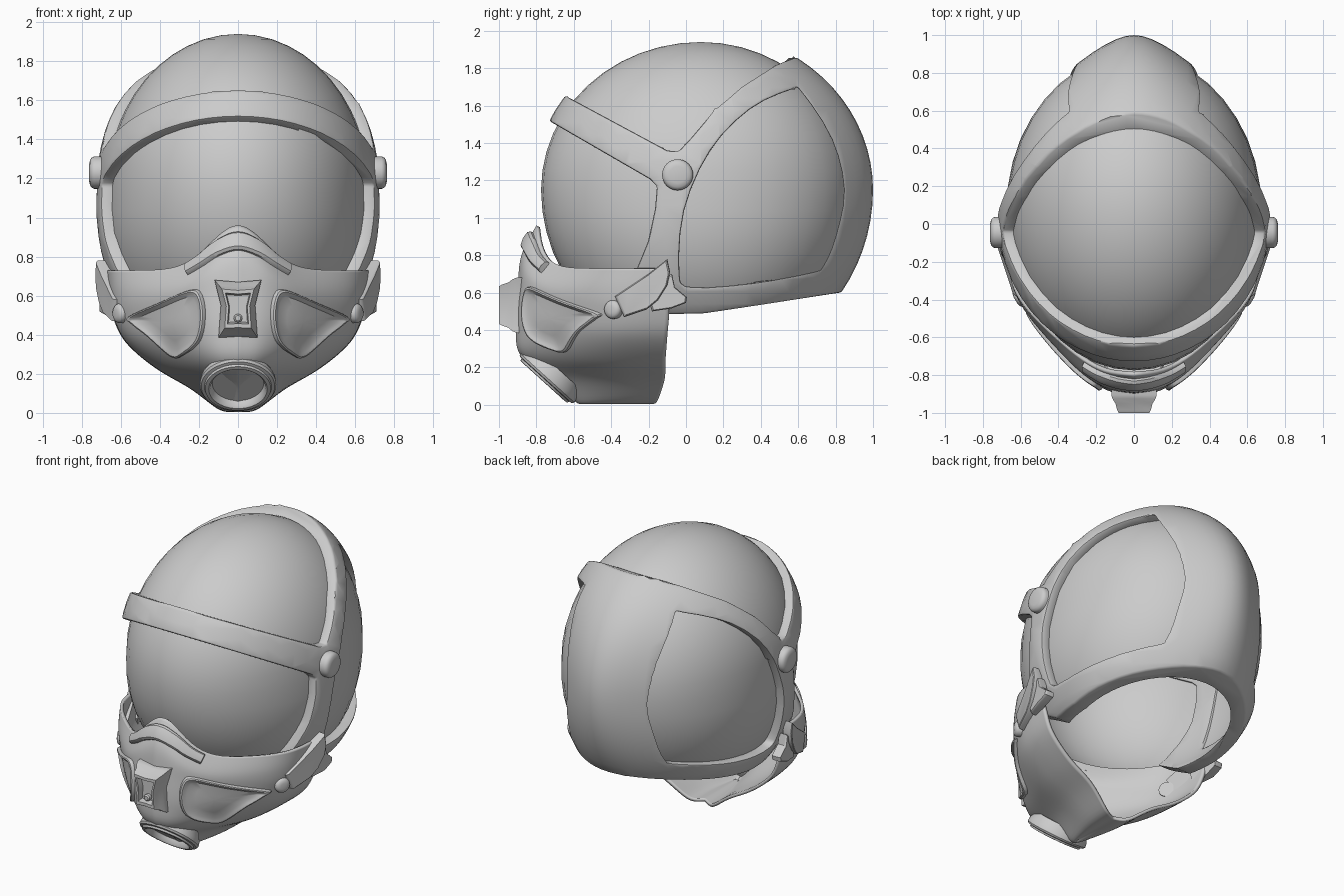
import bpy, bmesh
from math import sin, cos, pi, exp
from mathutils import Vector
from mathutils.bvhtree import BVHTree

if "Cube" in bpy.data.objects:
    bpy.data.objects.remove(bpy.data.objects["Cube"])


def finish(name, bm, recalc=True):
    if recalc:
        bmesh.ops.recalc_face_normals(bm, faces=bm.faces)
    me = bpy.data.meshes.new(name)
    bm.to_mesh(me)
    bm.free()
    ob = bpy.data.objects.new(name, me)
    bpy.context.collection.objects.link(ob)
    return ob


def spline(pts, n, closed=False):
    """Catmull-Rom resampling of points of any dimension."""
    P = [Vector(p) for p in pts]
    m, out = len(P), []
    get = (lambda i: P[i % m]) if closed else (lambda i: P[max(0, min(m - 1, i))])
    for i in range(m if closed else m - 1):
        a, b, c, d = get(i - 1), get(i), get(i + 1), get(i + 2)
        for k in range(n):
            t = k / n
            out.append(0.5 * (2 * b + (c - a) * t + (2 * a - 5 * b + 4 * c - d) * t ** 2
                              + (3 * b - a - 3 * c + d) * t ** 3))
    if not closed:
        out.append(P[-1])
    return out


def bridge(name, loops, closed=True, cap_end=True, cap_start=False):
    """Skin between successive vertex loops."""
    bm = bmesh.new()
    L = [[bm.verts.new(p) for p in loop] for loop in loops]
    n = len(L[0])
    for A, B in zip(L, L[1:]):
        for j in range(n if closed else n - 1):
            k = (j + 1) % n
            bm.faces.new((A[j], A[k], B[k], B[j]))
    if closed and cap_end:
        bm.faces.new(L[-1])
    if closed and cap_start:
        bm.faces.new(L[0])
    return finish(name, bm)


def scaled(pts, k):
    c = sum((Vector(p) for p in pts), Vector((0, 0))) / len(pts)
    return [c + (Vector(p) - c) * k for p in pts]


def lathe(name, centre, normal, profile, n=32):
    q = Vector(normal).to_track_quat('Z', 'Y')
    return bridge(name, [[Vector(centre) + q @ Vector((r * cos(2 * pi * i / n), r * sin(2 * pi * i / n), h))
                          for i in range(n)] for r, h in profile], cap_start=True)


CY, CZ = 0.08, 1.15


def egg(name, rx, front, back, up, low, taper, seg, rings, cut=None):
    """Head shape: taller above than below, narrowed at the back, flared at the jaw."""
    bm = bmesh.new()
    bmesh.ops.create_uvsphere(bm, u_segments=seg, v_segments=rings, radius=1)
    for v in bm.verts:
        x, y, z = v.co
        f = 1 - taper * max(0, y) ** 3 + 0.12 * max(0, -z)
        v.co = (x * rx * f, CY + y * (back if y > 0 else front), CZ + z * (up if z > 0 else low))
    if cut is not None:
        bmesh.ops.bisect_plane(bm, geom=bm.verts[:] + bm.edges[:] + bm.faces[:],
                               plane_co=(0, 0, cut), plane_no=(0, 0, -1), clear_outer=True)
    return finish(name, bm)


def prism(name, pts):
    return bridge(name, [[(x, p[0], p[1]) for p in pts] for x in (-1.5, 1.5)], cap_start=True)


def boolean(ob, cutter, op):
    cutter.hide_render = True
    m = ob.modifiers.new("cut", 'BOOLEAN')
    m.object, m.operation, m.solver = cutter, op, 'EXACT'
    bpy.context.view_layer.objects.active = ob
    bpy.ops.object.modifier_apply(modifier=m.name)
    bpy.data.objects.remove(cutter)


# Smooth dome inside the frame, open underneath
egg("dome", 0.67, 0.855, 0.82, 0.79, 0.88, 0, 40, 24, cut=0.6)

# Outer frame: head-shaped shell trimmed to the side outline, with side windows
frame = egg("helmet_frame", 0.725, 0.9, 0.92, 0.85, 0.95, 0.42, 56, 36)
boolean(frame, egg("inner_cutter", 0.655, 0.835, 0.805, 0.775, 0.865, 0, 56, 36), 'DIFFERENCE')
outline = [(-0.95, 1.645), (-0.7, 1.5), (-0.19, 1.205), (-0.155, 1.17), (-0.165, 1.05), (-0.2, 0.88),
           (-0.27, 0.71), (-0.3, 0.6), (-0.1, 0.485), (0.1, 0.49), (0.4, 0.535), (0.8, 0.597),
           (1.2, 0.66), (1.2, 2.0), (0.8, 2.0), (0.59, 1.86), (0.48, 1.815), (0.3, 1.7), (0.14, 1.56),
           (0.03, 1.43), (-0.04, 1.355), (-0.1, 1.36), (-0.63, 1.645), (-0.95, 1.81)]
boolean(frame, prism("outline_cutter", outline), 'INTERSECT')
window = [(-0.035, 0.7), (-0.01, 1.04), (0.13, 1.36), (0.34, 1.58), (0.56, 1.685), (0.62, 1.67),
          (0.78, 1.42), (0.845, 1.15), (0.8, 0.9), (0.735, 0.745), (0.68, 0.71), (0.35, 0.65), (0.03, 0.63)]
boolean(frame, prism("window_cutter", spline(window, 3, True)), 'DIFFERENCE')

# Soften the frame's cut edges
bm = bmesh.new()
bm.from_mesh(frame.data)
bmesh.ops.remove_doubles(bm, verts=bm.verts, dist=0.012)
bmesh.ops.dissolve_degenerate(bm, edges=bm.edges, dist=0.002)
crisp = [e for e in bm.edges if e.is_manifold and e.calc_face_angle(0) > 0.7]
bmesh.ops.bevel(bm, geom=crisp, offset=0.011, segments=2, profile=0.5, affect='EDGES', clamp_overlap=False)
bm.to_mesh(frame.data)
bm.free()

# Face mask: U-shaped rows from the nose down to the chin
rows = [(-0.80, 0.96, 0.67, -0.12, 0.73, 0.2),   # front y, front z, rear x, rear y, rear z, peak width
        (-0.88, 0.80, 0.665, -0.10, 0.62, 0.23),
        (-0.90, 0.62, 0.645, -0.09, 0.50, 0.35),
        (-0.91, 0.42, 0.58, -0.10, 0.36, 0.4),
        (-0.885, 0.265, 0.43, -0.11, 0.22, 0.4),
        (-0.725, 0.14, 0.26, -0.115, 0.12, 0.4),
        (-0.59, 0.015, 0.10, -0.155, 0.065, 0.4),
        (-0.54, 0.01, 0.0, -0.2, 0.05, 0.4)]
half = spline([(1, 0), (0.985, 0.2), (0.925, 0.38), (0.77, 0.57), (0.46, 0.84), (0.23, 0.965), (0, 1)], 5)
across = [(-p.x, p.y) for p in half] + [(p.x, p.y) for p in half[-2::-1]]
bm = bmesh.new()
grid = []
for yf, zf, xr, yr, zr, w in spline(rows, 6):
    line = []
    for u, v in across:
        x = max(0, xr) * u
        line.append(bm.verts.new((x, yr - (yr - yf) * v, zr + (zf - zr) * exp(-(x / w) ** 2))))
    grid.append(line)
for A, B in zip(grid, grid[1:]):
    for j in range(len(A) - 1):
        bm.faces.new((A[j], B[j], B[j + 1], A[j + 1]))
bmesh.ops.remove_doubles(bm, verts=bm.verts, dist=0.0005)
bm.normal_update()
surface = BVHTree.FromBMesh(bm)
mask = finish("face_mask", bm, recalc=False)
sol = mask.modifiers.new("thickness", 'SOLIDIFY')
sol.thickness, sol.offset = 0.02, -1


def on_mask(x, z, lift):
    hit, nrm, _, _ = surface.ray_cast(Vector((x, -3, z)), Vector((0, 1, 0)))
    if hit is None:
        return Vector((x, -0.35, z))
    if nrm.y > 0:
        nrm = -nrm
    return hit + nrm * lift


# Cheek filters: raised rim around a scooped centre
cheek = [(0.555, 0.495), (0.40, 0.565), (0.24, 0.63), (0.185, 0.61), (0.165, 0.50), (0.19, 0.37),
         (0.27, 0.3), (0.33, 0.29), (0.45, 0.39), (0.54, 0.46)]
steps = [(1.0, -0.015), (0.99, 0.008), (0.96, 0.02), (0.91, 0.023), (0.85, 0.016), (0.76, 0.005),
         (0.5, 0.003), (0.25, 0.003), (0.05, 0.003)]
for s, side in ((1, "left"), (-1, "right")):
    pts = spline(cheek, 5, True)
    bridge("cheek_filter_" + side, [[on_mask(s * p.x, p.y, h) for p in scaled(pts, k)] for k, h in steps])

# Nose bridge band following the mask
top = [(-0.27, 0.755), (-0.2, 0.80), (-0.1, 0.885), (0, 0.925), (0.1, 0.885), (0.2, 0.80), (0.27, 0.755)]
low = [(-0.265, 0.70), (-0.18, 0.75), (-0.1, 0.80), (0, 0.83), (0.1, 0.80), (0.18, 0.75), (0.265, 0.70)]
T, B = spline(top, 5), spline(low, 5)
strips = []
for i, (t, b) in enumerate(zip(T, B)):
    end = i in (0, len(T) - 1)
    strips.append([on_mask(*t.lerp(b, f), -0.02 if end else h) for f, h in
                   ((0, -0.02), (0.03, 0.012), (0.15, 0.025), (0.5, 0.03), (0.85, 0.025), (0.97, 0.012), (1, -0.02))])
bridge("nose_band", strips, closed=False)

# Centre buckle with stepped frame, recess and small knob
hourglass = [(-0.12, 0.68), (0, 0.67), (0.12, 0.68), (0.088, 0.55), (0.1, 0.385), (0, 0.39), (-0.1, 0.385), (-0.088, 0.55)]
bridge("front_buckle", [[(p.x, y, p.y) for p in scaled(hourglass, k)] for k, y in
                        ((1, -0.84), (1, -0.905), (0.95, -0.925), (0.82, -0.95), (0.74, -0.985), (0.68, -1.0),
                         (0.54, -1.0), (0.48, -0.96))], cap_start=True)
lathe("buckle_knob", (0, -0.955, 0.485), (0, -1, 0), [(0.022, 0), (0.022, 0.025), (0.014, 0.033)], 16)

# Slanted breathing port at the chin
lathe("breathing_port", (0, -0.752, 0.133), (0, -0.67, -0.74),
      [(0.17, -0.09), (0.193, -0.04), (0.196, -0.015), (0.188, -0.003), (0.172, 0.0), (0.168, 0.012),
       (0.15, 0.014), (0.14, 0.005), (0.132, -0.025)], 48)

# Side hardware: pivot discs, mask pins and strap clips
tab = [(-0.38, 0.58), (-0.32, 0.62), (-0.2, 0.7), (-0.1, 0.78), (-0.085, 0.71), (-0.1, 0.64), (-0.15, 0.56), (-0.21, 0.51), (-0.33, 0.47)]
hook = [(-0.14, 0.67), (-0.075, 0.70), (-0.06, 0.63), (0.005, 0.575), (0.0, 0.545), (-0.08, 0.515), (-0.18, 0.50), (-0.2, 0.56)]


def clip(name, pts, s, out):
    def at(p, d):
        return (s * (min(0.73, 0.73 + 0.33 * (p[0] + 0.1)) + out + d), p[0], p[1])
    bridge(name, [[at(p, d) for p in scaled(pts, k)] for k, d in
                  ((1, -0.06), (1, -0.014), (0.97, -0.004), (0.92, 0))], cap_start=True)


for s, side in ((1, "left"), (-1, "right")):
    lathe("pivot_disc_" + side, (s * 0.69, -0.045, 1.23), (s, 0, 0),
          [(0.083, 0), (0.083, 0.045), (0.078, 0.058), (0.066, 0.067), (0.045, 0.072)])
    lathe("mask_pin_" + side, (s * 0.57, -0.37, 0.51), (s * 0.85, -0.5, 0),
          [(0.05, 0), (0.05, 0.045), (0.046, 0.055), (0.036, 0.063), (0.02, 0.067)], 24)
    clip("strap_tab_" + side, tab, s, 0.0)
    clip("strap_hook_" + side, hook, s, -0.02)

# Smooth shading with crisp edges
for ob in bpy.data.objects:
    ob.select_set(ob.type == 'MESH')
bpy.context.view_layer.objects.active = mask
bpy.ops.object.shade_smooth_by_angle(angle=0.6)
